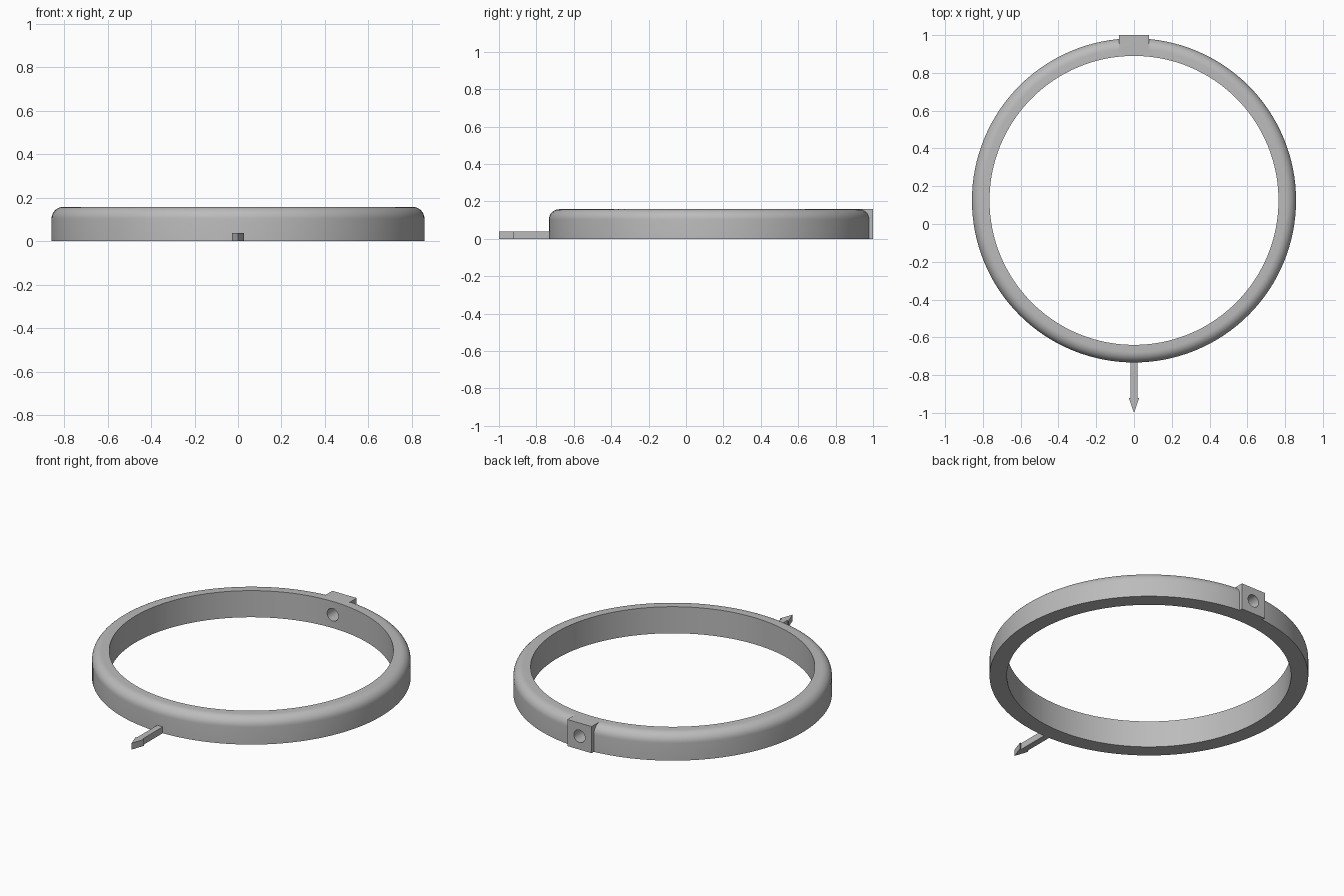
import bpy, bmesh, math
from mathutils import Matrix, Vector

if "Cube" in bpy.data.objects:
    bpy.data.objects.remove(bpy.data.objects["Cube"], do_unlink=True)

CENTRE_Y = 0.125
OUTER, INNER, HEIGHT, FILLET = 0.858, 0.765, 0.158, 0.055

grey = bpy.data.materials.new("plain grey")
grey.use_nodes = True
colour = (0.5, 0.5, 0.5, 1)
grey.diffuse_color = colour
grey.node_tree.nodes["Principled BSDF"].inputs["Base Color"].default_value = colour


def finish(name, bm):
    bmesh.ops.remove_doubles(bm, verts=bm.verts, dist=1e-5)
    bmesh.ops.recalc_face_normals(bm, faces=bm.faces)
    mesh = bpy.data.meshes.new(name)
    bm.to_mesh(mesh)
    bm.free()
    mesh.materials.append(grey)
    obj = bpy.data.objects.new(name, mesh)
    bpy.context.collection.objects.link(obj)
    return obj


def select(obj):
    bpy.ops.object.select_all(action='DESELECT')
    obj.select_set(True)
    bpy.context.view_layer.objects.active = obj


def combine(target, helper, operation):
    """Apply a boolean and remove the helper."""
    helper.hide_render = True
    mod = target.modifiers.new(operation, 'BOOLEAN')
    mod.object, mod.operation, mod.solver = helper, operation, 'EXACT'
    select(target)
    bpy.ops.object.modifier_apply(modifier=mod.name)
    bpy.data.objects.remove(helper, do_unlink=True)


def extrude_outline(name, points, height):
    bm = bmesh.new()
    face = bm.faces.new([bm.verts.new((x, y, 0)) for x, y in points])
    top = bmesh.ops.extrude_face_region(bm, geom=[face])["geom"]
    bmesh.ops.translate(bm, vec=(0, 0, height),
                        verts=[v for v in top if isinstance(v, bmesh.types.BMVert)])
    return finish(name, bm)


# Ring: spun section with a rounded outer top edge
section = [(INNER, 0), (OUTER, 0)]
for i in range(9):
    a = math.radians(90 * i / 8)
    section.append((OUTER - FILLET + FILLET * math.cos(a),
                    HEIGHT - FILLET + FILLET * math.sin(a)))
section.append((INNER, HEIGHT))
bm = bmesh.new()
verts = [bm.verts.new((r, CENTRE_Y, z)) for r, z in section]
edges = [bm.edges.new((verts[i - 1], verts[i])) for i in range(len(verts))]
bmesh.ops.spin(bm, geom=verts + edges, cent=(0, CENTRE_Y, 0), axis=(0, 0, 1),
               angle=math.tau, steps=128)
ring = finish("ring", bm)

# Rear block, merged into the ring
block = extrude_outline("rear_block",
                        [(-0.08, 0.915), (0.08, 0.915), (0.08, 1.0), (-0.08, 1.0)], HEIGHT)
combine(ring, block, 'UNION')

# Round hole through the block and ring wall
bm = bmesh.new()
bmesh.ops.create_cone(bm, cap_ends=True, segments=32, radius1=0.037, radius2=0.037, depth=0.4,
                      matrix=Matrix.Translation(Vector((0, 0.95, HEIGHT / 2)))
                      @ Matrix.Rotation(math.pi / 2, 4, 'X'))
combine(ring, finish("hole_cutter", bm), 'DIFFERENCE')
select(ring)
bpy.ops.object.shade_smooth_by_angle(angle=math.radians(30))

# Front pointer: thin shaft with an arrow head
half = [(0.018, -0.72), (0.018, -0.925), (0.028, -0.92)]
outline = half + [(0, -1.0)] + [(-x, y) for x, y in reversed(half)]
extrude_outline("front_pointer", outline, 0.038)
